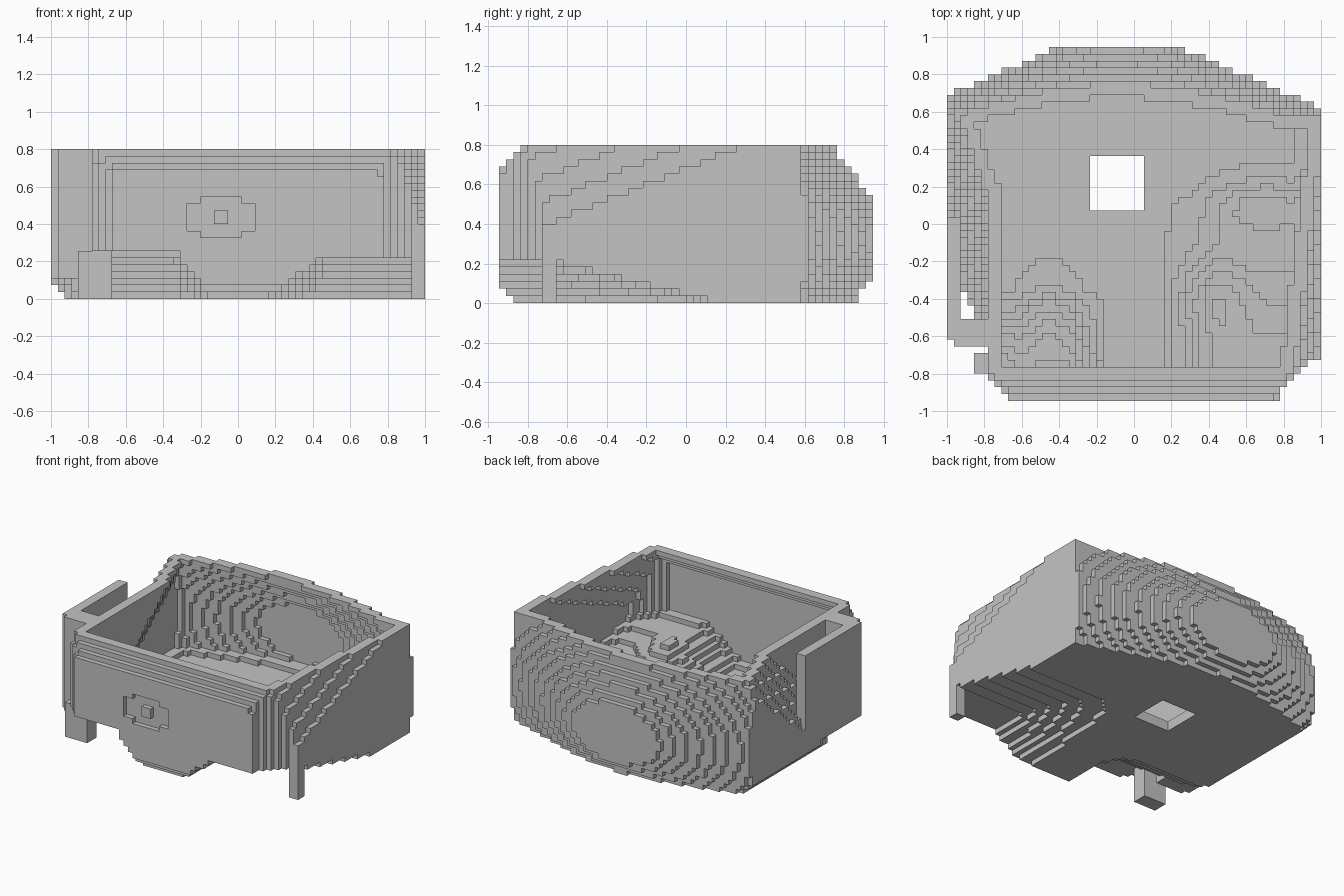
import bpy
import bmesh
from math import exp, hypot

cube = bpy.data.objects.get("Cube")
if cube:
    bpy.data.objects.remove(cube)

NX, NY, NZ = 55, 52, 22
H = 2 / NX
WALL = 0.075

grey = bpy.data.materials.new("plain grey")
grey.use_nodes = True
grey.diffuse_color = (0.55, 0.55, 0.55, 1)
grey.node_tree.nodes["Principled BSDF"].inputs["Base Color"].default_value = (0.55, 0.55, 0.55, 1)


def above(v, limit=0.0):
    return max(0.0, v - limit)


def clamp(v):
    return min(1.0, max(0.0, v))


def back_limit(x, z):
    # domed rear, stepping in around an oval flat
    r = hypot(x + 0.08, 1.7 * (z - 0.33))
    return 0.955 - min(0.37, 0.43 * above(r, 0.3))


def front_limit(x, z):
    # flat front with stepped corners, leaning in at the rim
    corner = 1.2 * above(x, 0.75) + above(-x, 0.65)
    return -0.945 + min(0.36, hypot(corner, 0.75 * above(z, 0.66))) + 0.9 * above(0.1 - z)


def right_limit(y, z):
    return 1.0 - 0.3 * above(z, 0.62 + 0.4 * y) - 0.4 * above(0.06 - z)


def left_limit(y, z):
    return -0.99 + min(0.22, 0.45 * above(z, 0.2 + 0.8 * y)) + 0.6 * above(0.1 - z)


def margin(x, y, z):
    return min(back_limit(x, z) - y, y - front_limit(x, z),
               right_limit(y, z) - x, x - left_limit(y, z))


def underside(x, y):
    # the bottom lifts towards both front corners
    right = 0.22 * clamp((x - 0.15) / 0.3) * clamp((0.2 - y) / 0.9)
    left = 0.25 * clamp((-0.15 - x) / 0.18) * clamp((-0.35 - y) / 0.4)
    return right + left


def mound(x, y, cx, cy, rx, ry, height):
    return height * exp(-((x - cx) / rx) ** 2 - ((y - cy) / ry) ** 2)


def hole(x, y):
    middle = -0.24 < x < 0.05 and 0.07 < y < 0.37
    slot = -0.93 < x < -0.86 and -0.47 < y < -0.2
    return middle or slot


def dish(x, y, z):
    # shallow round recess in the front with a raised centre
    r = hypot((x + 0.09) / 0.2, (z - 0.44) / 0.11)
    return y < -0.91 and 0.25 < r < 1


def walls(x, y, z):
    return (0 <= margin(x, y, z) < WALL and z > underside(x, y)
            and not dish(x, y, z))


def floor(x, y, z):
    low = underside(x, y)
    return low < z < low + 0.085 and margin(x, y, z) >= 0 and not hole(x, y)


def floor_mounds(x, y, z):
    m = margin(x, y, z)
    low = underside(x, y)
    if m < 0 or z < low or hole(x, y):
        return False
    height = low + 0.07 + 0.5 * above(0.17 - m)
    height += mound(x, y, -0.45, -0.5, 0.17, 0.25, 0.1)
    height += mound(x, y, 0.42, -0.4, 0.2, 0.2, 0.1)
    height += mound(x, y, 0.7, 0.1, 0.28, 0.16, 0.14)
    return z < height


def corner_fillets(x, y, z):
    # stepped thickening inside the corners of the tub
    if margin(x, y, z) < 0 or z < underside(x, y):
        return False
    sides = min(right_limit(y, z) - x, x - left_limit(y, z))
    ends = min(back_limit(x, z) - y, y - front_limit(x, z))
    return sides + ends < 0.22 - 0.08 * z


def side_pod(x, y, z):
    # thin outer cheek standing off the left wall
    if not (-0.66 < y < 0.05 and 0.1 < z):
        return False
    if y < front_limit(x, 0.4):
        return False
    return x < -0.945 or (y < -0.5 and x < -0.76)


def front_leg(x, y, z):
    return -0.85 < x < -0.68 and -0.8 < y < -0.69 and z < 0.27


def corner_spur(x, y, z):
    return x > 0.92 and -0.72 < y < -0.65 and z < 0.4


PARTS = {
    "tub_walls": walls,
    "tub_floor": floor,
    "floor_mounds": floor_mounds,
    "corner_fillets": corner_fillets,
    "left_side_pod": side_pod,
    "front_leg": front_leg,
    "corner_spur": corner_spur,
}

# each block belongs to the first part that claims it
blocks = {}
for i in range(NX):
    for j in range(NY):
        for k in range(NZ):
            p = ((i + 0.5 - NX / 2) * H, (j + 0.5 - NY / 2) * H, (k + 0.5) * H)
            for name, rule in PARTS.items():
                if rule(*p):
                    blocks[i, j, k] = name
                    break


def build(name):
    bm = bmesh.new()
    verts = {}

    def vert(c):
        if c not in verts:
            verts[c] = bm.verts.new(((c[0] - NX / 2) * H, (c[1] - NY / 2) * H, c[2] * H))
        return verts[c]

    for cell, owner in blocks.items():
        if owner != name:
            continue
        for axis in range(3):
            for step in (0, 1):
                near = list(cell)
                near[axis] += 2 * step - 1
                if tuple(near) in blocks:
                    continue
                loop = []
                for a, b in ((0, 0), (1, 0), (1, 1), (0, 1)):
                    c = list(cell)
                    c[axis] += step
                    c[(axis + 1) % 3] += a
                    c[(axis + 2) % 3] += b
                    loop.append(vert(tuple(c)))
                bm.faces.new(loop if step else loop[::-1])
    mesh = bpy.data.meshes.new(name)
    bm.to_mesh(mesh)
    bm.free()
    mesh.materials.append(grey)
    bpy.context.collection.objects.link(bpy.data.objects.new(name, mesh))


for part in PARTS:
    build(part)
